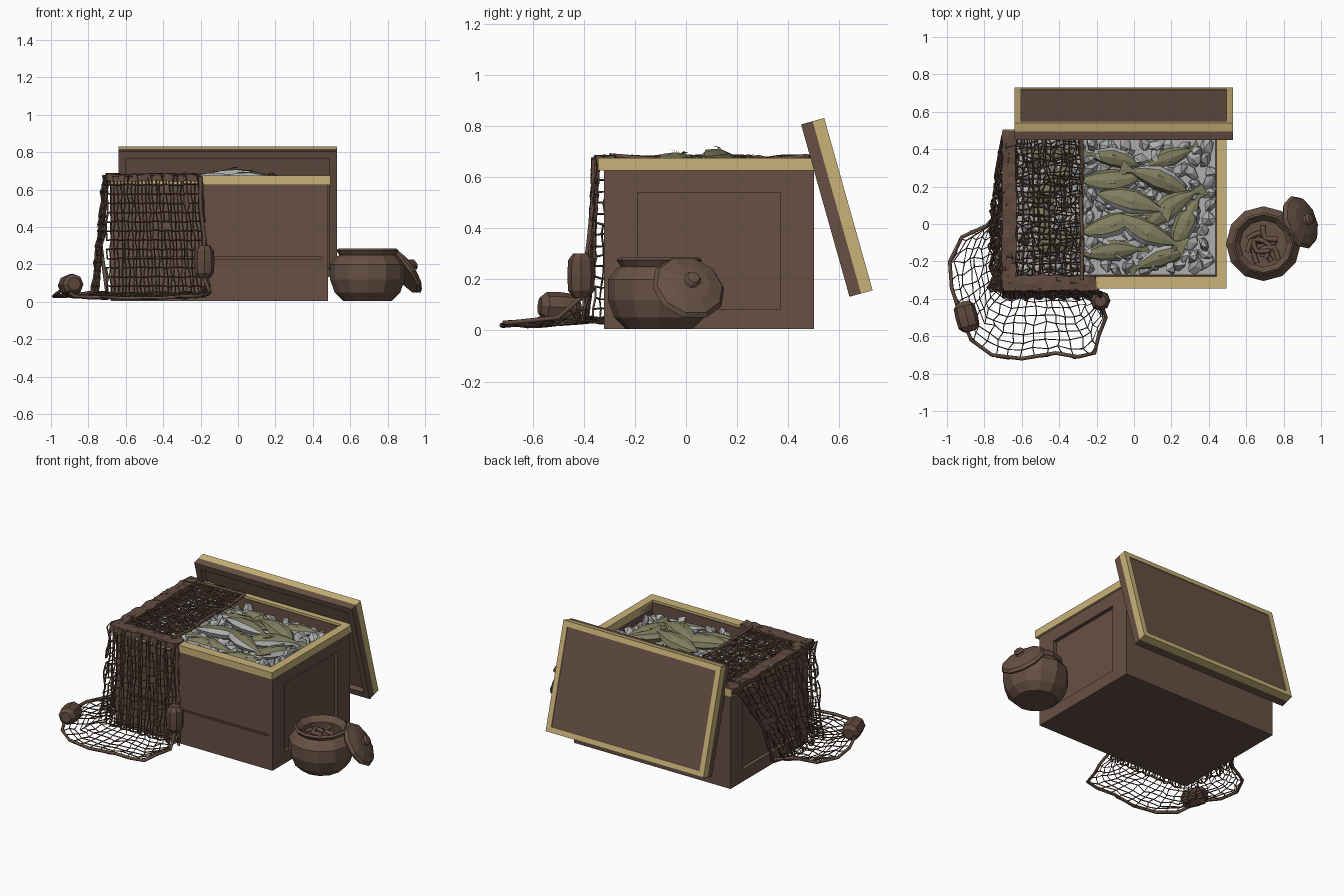
import bpy, bmesh, math, random
from mathutils import Vector, Matrix, Euler

if "Cube" in bpy.data.objects:
    bpy.data.objects.remove(bpy.data.objects["Cube"])

random.seed(4)
R = random.uniform


def mat(name, *rgb):
    m = bpy.data.materials.new(name)
    m.diffuse_color = (*rgb, 1)
    m.use_nodes = True
    m.node_tree.nodes["Principled BSDF"].inputs["Base Color"].default_value = m.diffuse_color
    return m


WOOD = mat("brown wood", .135, .082, .058)
NET = mat("dark brown net", .118, .069, .05)
TAN = mat("tan trim", .58, .45, .19)
ICE = mat("grey ice", .42, .43, .42)
OLIVE = mat("olive fish", .215, .21, .115)


def finish(name, bm, *mats):
    bmesh.ops.recalc_face_normals(bm, faces=bm.faces[:])
    me = bpy.data.meshes.new(name)
    bm.to_mesh(me)
    bm.free()
    ob = bpy.data.objects.new(name, me)
    bpy.context.collection.objects.link(ob)
    for m in mats:
        me.materials.append(m)
    return ob


def apply_mods(ob):
    bpy.context.view_layer.objects.active = ob
    for m in list(ob.modifiers):
        bpy.ops.object.modifier_apply(modifier=m.name)


def boxes(name, spans, m):
    """One object from boxes given as (x0, x1, y0, y1, z0, z1)."""
    bm = bmesh.new()
    for x0, x1, y0, y1, z0, z1 in spans:
        M = Matrix.Translation(((x0 + x1) / 2, (y0 + y1) / 2, (z0 + z1) / 2))
        bmesh.ops.create_cube(bm, size=1, matrix=M @ Matrix.Diagonal((x1 - x0, y1 - y0, z1 - z0, 1)))
    return finish(name, bm, m)


def lathe(name, profile, n, m, M):
    bm = bmesh.new()
    vs = [bm.verts.new((r, 0, z)) for r, z in profile]
    es = [bm.edges.new(p) for p in zip(vs, vs[1:])]
    bmesh.ops.spin(bm, geom=vs + es, cent=(0, 0, 0), axis=(0, 0, 1), angle=2 * math.pi, steps=n)
    bmesh.ops.remove_doubles(bm, verts=bm.verts[:], dist=.0005)
    bm.transform(M)
    return finish(name, bm, m)


def tube(name, paths, radius, m):
    cu = bpy.data.curves.new(name, 'CURVE')
    cu.dimensions = '3D'
    cu.bevel_depth, cu.bevel_resolution, cu.use_fill_caps = radius, 1, True
    for pts in paths:
        sp = cu.splines.new('POLY')
        sp.points.add(len(pts) - 1)
        for p, co in zip(sp.points, pts):
            p.co = (*co, 1)
    cu.materials.append(m)
    ob = bpy.data.objects.new(name, cu)
    bpy.context.collection.objects.link(ob)
    bpy.ops.object.select_all(action='DESELECT')
    ob.select_set(True)
    bpy.context.view_layer.objects.active = ob
    bpy.ops.object.convert(target='MESH')


def along(path, t):
    """Point at fraction t of a polyline."""
    pts = [Vector(p) for p in path]
    lens = [(b - a).length for a, b in zip(pts, pts[1:])]
    d = t * sum(lens)
    for a, b, l in zip(pts, pts[1:], lens):
        if d <= l:
            return a.lerp(b, d / l)
        d -= l
    return pts[-1]


def net(name, fn, nu, nv, thick, jit, drop):
    """Knotted net: jittered grid over fn(u, v), some cells torn out, wireframed."""
    bm = bmesh.new()
    g = [[bm.verts.new(fn(i / nu, j / nv) + Vector((R(-jit, jit), R(-jit, jit), R(-jit, jit) * .6)))
          for j in range(nv + 1)] for i in range(nu + 1)]
    for i in range(nu):
        for j in range(nv):
            if random.random() > drop:
                bm.faces.new((g[i][j], g[i + 1][j], g[i + 1][j + 1], g[i][j + 1]))
    bmesh.ops.delete(bm, geom=[v for v in bm.verts if not v.link_faces], context='VERTS')
    ob = finish(name, bm, NET)
    w = ob.modifiers.new("strands", 'WIREFRAME')
    w.thickness, w.use_even_offset, w.use_boundary = thick, False, True
    apply_mods(ob)


# Crate body: hollow, recessed end panels, seam on the front
body = boxes("crate_body", [(-.68, .48, -.32, .5, .005, .66)], WOOD)
for i, s in enumerate([(-.63, .44, -.275, .46, .1, .8), (.455, .6, -.19, .37, .085, .54),
                       (-.8, -.655, -.19, .37, .085, .54), (-.6, .45, -.4, -.31, .228, .24)]):
    c = boxes("cutter", [s], WOOD)
    c.hide_render = True
    b = body.modifiers.new("cut", 'BOOLEAN')
    b.operation, b.object, b.solver = 'DIFFERENCE', c, 'EXACT'
apply_mods(body)
for o in [o for o in bpy.data.objects if o.name.startswith("cutter")]:
    bpy.data.objects.remove(o)

# Tan rim round the crate
boxes("crate_rim", [(-.69, .495, -.345, -.28, .625, .675), (-.69, .495, .465, .505, .625, .675),
                    (-.69, -.635, -.28, .465, .625, .675), (.44, .495, -.28, .465, .625, .675)], TAN)

# Crate lid leaning on the back; local z runs up the lid, local y outward
L = Matrix.Translation((-.055, .59, .4815)) @ Matrix.Rotation(math.radians(15.7), 4, 'X')
w, h = .585, .35


def frame(y0, y1, b):
    return [(-w, w, y0, y1, h - b, h), (-w, w, y0, y1, -h, b - h),
            (-w, b - w, y0, y1, b - h, h - b), (w - b, w, y0, y1, b - h, h - b)]


boxes("lid_tan_frame", frame(.0, .047, .035), TAN).matrix_world = L
boxes("lid_panel", [(-w + .035, w - .035, -.01, .042, -h + .035, h - .035)], WOOD).matrix_world = L
boxes("lid_inner_frame", frame(-.047, .0, .04), WOOD).matrix_world = L

# Crushed ice
bm = bmesh.new()
bmesh.ops.create_cube(bm, size=1, matrix=Matrix.Translation((-.095, .092, .35)) @ Matrix.Diagonal((1.06, .73, .46, 1)))
for i in range(15):
    for j in range(11):
        p = Vector((-.58 + i * .97 / 14 + R(-.02, .02), -.225 + j * .635 / 10 + R(-.02, .02), R(.57, .605)))
        M = Matrix.Translation(p) @ Euler((R(0, 6), R(0, 6), R(0, 6))).to_matrix().to_4x4()
        s = bmesh.ops.create_icosphere(bm, subdivisions=1, radius=1)['verts']
        for v in s:
            v.co = M @ Vector((v.co.x * .06, v.co.y * .042, v.co.z * .03)) + Vector((R(-.01, .01), R(-.01, .01), R(-.01, .01)))
            v.co.x = min(max(v.co.x, -.628), .438)
            v.co.y = min(max(v.co.y, -.273), .458)
finish("crushed_ice", bm, ICE)

# Fish lying on their sides: (position along, half height, half thickness)
SECT = [(-.5, .012, .01), (-.4, .08, .05), (-.22, .15, .095), (0, .17, .105), (.2, .11, .07),
        (.36, .035, .025), (.42, .06, .015), (.52, .14, .006)]


def fish(name, x, y, z, ang, size):
    bm = bmesh.new()
    bend, rings = R(-.25, .25), []
    for t, hh, th in SECT:
        rings.append([bm.verts.new((t, bend * t * t + hh * math.cos(k * math.pi / 4), th * math.sin(k * math.pi / 4)))
                      for k in range(8)])
    for a, b in zip(rings, rings[1:]):
        for k in range(8):
            f = bm.faces.new((a[k], a[(k + 1) % 8], b[(k + 1) % 8], b[k]))
            f.material_index = 1 if k in (3, 4) and b is not rings[-1] else 0   # pale belly
    bm.faces.new(rings[0])
    bm.faces.new(rings[-1])
    # side fin
    fin = [bm.verts.new(p) for p in ((-.18, -.02, .1), (.0, -.06, .125), (-.02, .0, .12))]
    bm.faces.new(fin)
    bm.transform(Matrix.Translation((x, y, z)) @ Euler((R(-.3, .3), R(-.08, .08), math.radians(ang))).to_matrix().to_4x4()
                 @ Matrix.Scale(size, 4))
    finish(name, bm, OLIVE, ICE)


for i, f in enumerate([(-.1, .23, .63, 5, .38), (.12, .25, .64, 160, .38), (.2, .36, .61, 20, .3),
                       (-.12, .36, .61, 170, .32), (.0, .12, .67, -15, .4), (.2, .1, .64, 35, .38),
                       (-.1, .0, .65, 20, .38), (.28, .02, .62, 65, .36), (.08, -.05, .655, -25, .4),
                       (-.1, -.14, .62, 5, .34), (.13, -.18, .61, 200, .33), (-.42, .22, .61, 50, .34),
                       (-.5, .05, .61, 110, .3), (-.4, -.1, .61, 20, .34), (-.47, .37, .6, 0, .28)]):
    fish(f"fish_{i + 1}", *f)

# Net over the crate, down the front and left side, spread on the floor
HEM = [(-.7, .08, .05), (-.79, -.01, .05), (-.92, -.07, .03), (-.985, -.2, .03), (-.975, -.34, .04), (-.93, -.48, .07),
       (-.87, -.62, .03), (-.76, -.7, .025), (-.6, -.72, .02), (-.42, -.69, .02), (-.3, -.71, .03),
       (-.21, -.69, .03), (-.19, -.6, .04), (-.15, -.5, .05), (-.18, -.41, .13)]
FOOT = [(-.71, .08, .05), (-.72, -.36, .05), (-.18, -.37, .05)]


def top_net(u, v):
    return Vector((-.68 + .4 * u, -.31 + .78 * v, .672 - .02 * math.sin(u * 3.14) * math.sin(v * 3.14)))


def front_net(u, v):
    z = .675 - .64 * v
    return Vector((-.7 + u * (.5 + .05 * v), -.352 - .03 * v - .035 * max(0, v - .6) + .008 * math.sin(u * 50), z))


def left_net(u, v):
    return Vector((-.705 - .06 * v - .012 * math.sin(u * 25), -.36 + u * (.83 - .42 * v), .67 - .63 * v))


def floor_net(u, v):
    p = along(FOOT, u).lerp(along(HEM, u), v)
    p.z = max(.015, p.z * (1 - .4 * math.sin(v * 3.14)))
    return p


net("net_top", top_net, 14, 24, .011, .011, .1)
net("net_top_layer", top_net, 9, 15, .012, .018, .15)
net("net_front", front_net, 27, 13, .012, .006, .1)
net("net_left", left_net, 17, 15, .011, .01, .15)
net("net_floor", floor_net, 26, 8, .008, .012, .12)

# Bunched net covering the rim corner
bm = bmesh.new()
for x0, x1, y0, y1 in ((-.705, -.63, -.35, .5), (-.7, -.2, -.358, -.275)):
    nx, ny = max(2, round((x1 - x0) / .035)), max(2, round((y1 - y0) / .035))
    G = [[[bm.verts.new((x0 + (x1 - x0) * i / nx + R(-.006, .006), y0 + (y1 - y0) * j / ny + R(-.006, .006),
                         (.645, .683)[k] + R(-.006, .006))) for k in (0, 1)] for j in range(ny + 1)] for i in range(nx + 1)]
    for i in range(nx):
        for j in range(ny):
            for k in (0, 1):
                bm.faces.new((G[i][j][k], G[i + 1][j][k], G[i + 1][j + 1][k], G[i][j + 1][k]))
    ring = [G[i][0] for i in range(nx)] + [G[nx][j] for j in range(ny)] + \
           [G[i][ny] for i in range(nx, 0, -1)] + [G[0][j] for j in range(ny, 0, -1)]
    for a, b in zip(ring, ring[1:] + ring[:1]):
        bm.faces.new((a[0], b[0], b[1], a[1]))
finish("net_bunched_rim", bm, NET)

# Ropes along the hem and the net's edges
tube("net_ropes", [HEM,
                   [(-.2, -.36, .67), (-.2, -.365, .5), (-.18, -.38, .35), (-.18, -.41, .13)],
                   [(-.28, -.3, .685), (-.275, -.1, .668), (-.285, .1, .675), (-.28, .3, .665), (-.28, .47, .682)],
                   [(-.7, .47, .67), (-.5, .465, .68), (-.28, .47, .682)],
                   [(-.7, .47, .67), (-.74, .25, .35), (-.7, .08, .05)]], .01, NET)

# Floats
FLOAT = [(0, -.08), (.035, -.08), (.057, -.055), (.06, 0), (.057, .055), (.035, .08), (0, .08)]
lathe("float_floor", FLOAT, 8, NET, Matrix.Translation((-.895, -.495, .09)) @ Euler((1.5, 0, .25)).to_matrix().to_4x4())
lathe("float_hanging", FLOAT, 8, NET, Matrix.Translation((-.18, -.41, .215)) @ Matrix.Diagonal((.9, .9, 1.08, 1)))

# Bait pot, its contents and its leaning lid
lathe("pot", [(0, .005), (.13, .005), (.175, .05), (.2, .12), (.2, .2), (.165, .243), (.15, .25), (.167, .275),
              (.155, .285), (.125, .25), (.13, .2), (0, .2)], 12, WOOD, Matrix.Translation((.692, -.105, 0)))
worms = []
for i in range(9):
    a, c = R(0, 6.28), Vector((.692 + R(-.05, .05), -.105 + R(-.05, .05), .215 + R(0, .03)))
    d, s = Vector((math.cos(a), math.sin(a), 0)), Vector((-math.sin(a), math.cos(a), 0))
    worms.append([c + d * t * .055 + s * .025 * math.cos(t * 2.5) for t in (-1, -.5, 0, .5, 1)])
tube("pot_bait", worms, .014, WOOD)
axis = Vector((.78, .27, .56)).to_track_quat('Z', 'Y').to_matrix().to_4x4()
lathe("pot_lid", [(0, -.025), (.135, -.025), (.148, -.01), (.135, .008), (.08, .026), (.028, .032), (.022, .042),
                  (.034, .052), (.024, .066), (0, .068)], 10, WOOD, Matrix.Translation((.895, .012, .172)) @ axis)
